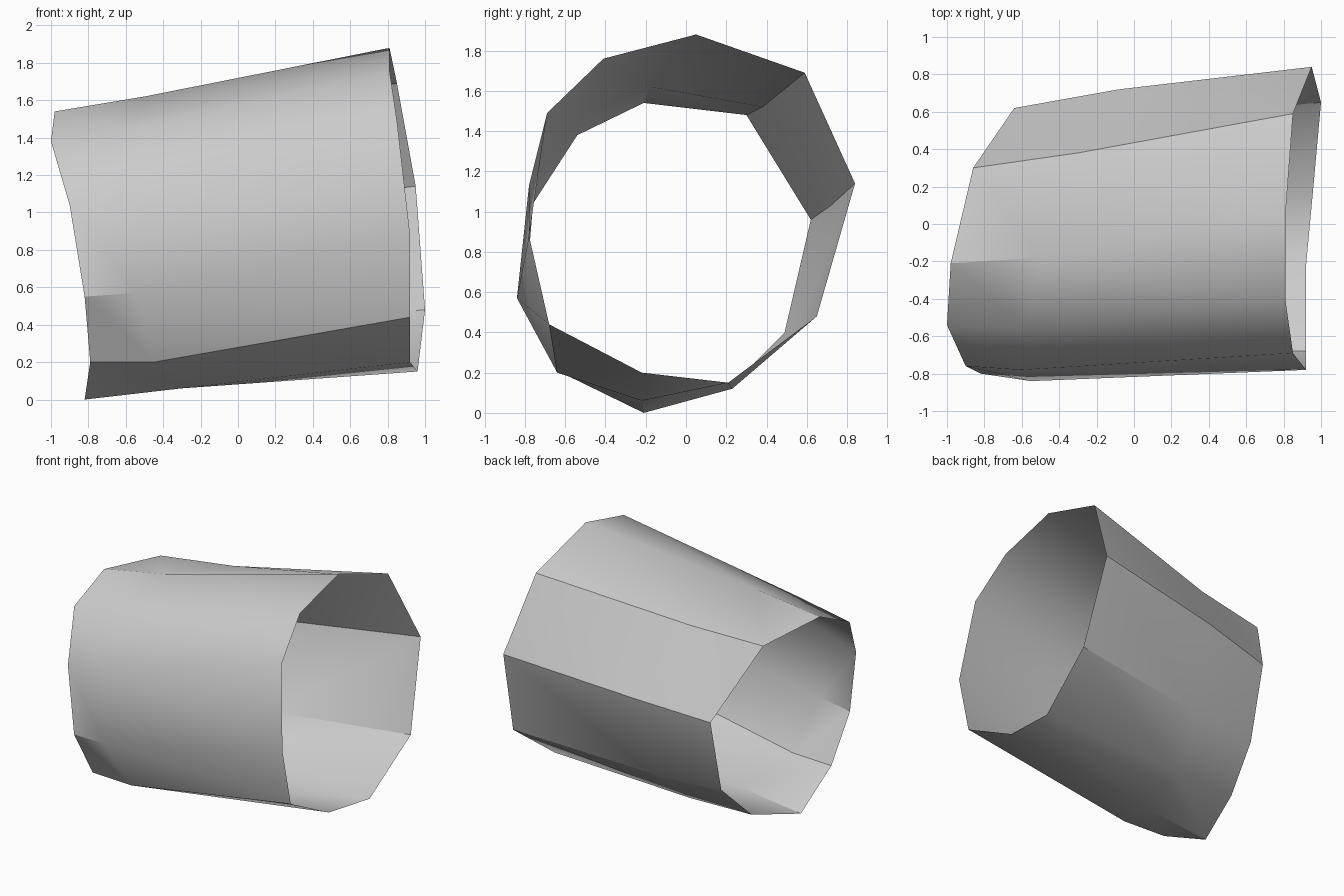
import bpy
import bmesh
import math

default_cube = bpy.data.objects.get("Cube")
if default_cube:
    bpy.data.objects.remove(default_cube, do_unlink=True)


def make_material(name, shade):
    material = bpy.data.materials.new(name)
    material.use_nodes = True
    colour = (shade, shade, shade, 1)
    material.diffuse_color = colour
    shader = material.node_tree.nodes["Principled BSDF"]
    shader.inputs["Base Color"].default_value = colour
    return material


# Cross-sections of the bent sleeve, each running from the top round the back
narrow_end = [
    (-.98, -.21, 1.54), (-.86, .3, 1.48), (-.64, .62, .96), (-.64, .49, .4),
    (-.7, .21, .12), (-.82, -.21, 0), (-.79, -.62, .2), (-.82, -.8, .55),
    (-.9, -.76, 1.04), (-1, -.54, 1.38),
]
bend = [
    (-.5, -.18, 1.62), (-.3, .38, 1.52), (-.08, .72, 1.03), (-.1, .55, .4),
    (-.2, .23, .12), (-.3, -.22, .06), (-.45, -.64, .2), (-.55, -.84, .57),
    (-.6, -.78, 1.13), (-.57, -.55, 1.45),
]
wide_end = [
    (.81, .05, 1.88), (.85, .59, 1.69), (.95, .84, 1.14), (1, .65, .48),
    (.96, .21, .15), (.92, -.22, .2), (.92, -.68, .44), (.92, -.78, .88),
    (.85, -.69, 1.49), (.81, -.41, 1.76),
]


def bridge_rings(bm, first, second):
    """Join two rings with triangles whose diagonals all lean the same way."""
    for index in range(len(first)):
        following = (index + 1) % len(first)
        bm.faces.new((first[index], first[following], second[index]))
        bm.faces.new((first[following], second[following], second[index]))


# Open, single-walled sleeve
bm = bmesh.new()
rings = [[bm.verts.new(point) for point in section]
         for section in (narrow_end, bend, wide_end)]
for first, second in zip(rings, rings[1:]):
    bridge_rings(bm, first, second)
bmesh.ops.recalc_face_normals(bm, faces=bm.faces)

# Make the wall face outwards from the sleeve's axis
bm.normal_update()
centre_z = sum(vert.co.z for vert in bm.verts) / len(bm.verts)
outward = sum(face.normal.y * face.calc_center_median().y
              + face.normal.z * (face.calc_center_median().z - centre_z)
              for face in bm.faces)
if outward < 0:
    bmesh.ops.reverse_faces(bm, faces=bm.faces)

mesh = bpy.data.meshes.new("sleeve")
bm.to_mesh(mesh)
bm.free()
sleeve = bpy.data.objects.new("sleeve", mesh)
bpy.context.collection.objects.link(sleeve)
mesh.materials.append(make_material("light grey", .6))

# Smooth the gentle facets and keep the hard corners
bpy.ops.object.select_all(action="DESELECT")
sleeve.select_set(True)
bpy.context.view_layer.objects.active = sleeve
bpy.ops.object.shade_smooth_by_angle(angle=math.radians(30))
